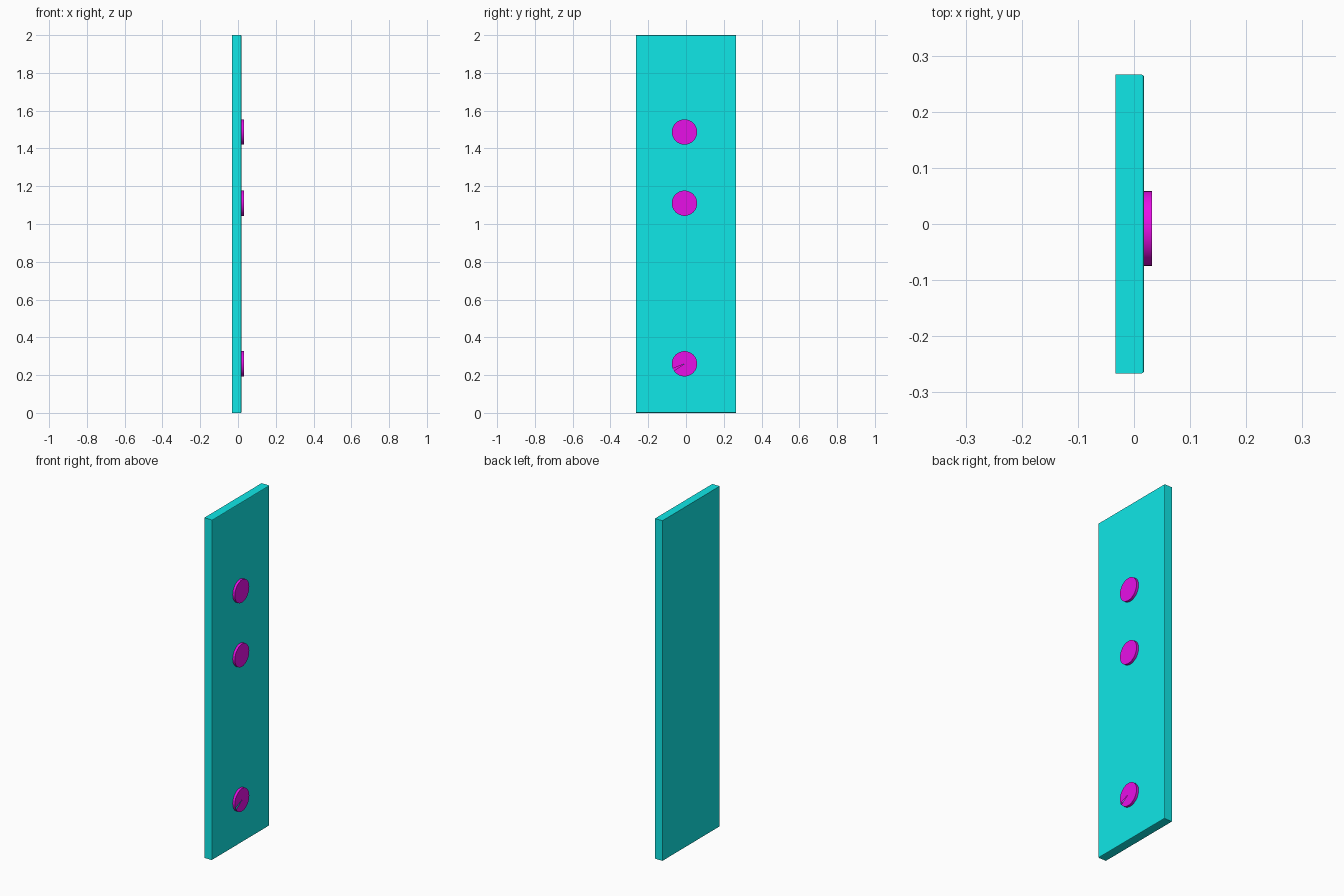
import bpy, bmesh, math
from mathutils import Matrix

old = bpy.data.objects.get("Cube")
if old:
    bpy.data.objects.remove(old, do_unlink=True)


def make_material(name, color):
    mat = bpy.data.materials.new(name)
    mat.use_nodes = True
    mat.diffuse_color = color
    mat.node_tree.nodes["Principled BSDF"].inputs["Base Color"].default_value = color
    return mat


def add_object(name, bm, mat):
    mesh = bpy.data.meshes.new(name)
    bm.to_mesh(mesh)
    bm.free()
    mesh.materials.append(mat)
    obj = bpy.data.objects.new(name, mesh)
    bpy.context.collection.objects.link(obj)
    return obj


cyan = make_material("cyan", (0.005, 0.8, 0.8, 1))
magenta = make_material("magenta", (0.8, 0.005, 0.8, 1))

BACK, FACE, TIP = -0.033, 0.018, 0.032

# Tall panel with a small bevel around its button side
bm = bmesh.new()
bmesh.ops.create_cube(bm, size=1)
bmesh.ops.scale(bm, vec=(FACE - BACK, 0.532, 2), verts=bm.verts)
bmesh.ops.translate(bm, vec=((FACE + BACK) / 2, 0, 1), verts=bm.verts)
rim = [e for e in bm.edges if all(v.co.x > 0 for v in e.verts)]
bmesh.ops.bevel(bm, geom=rim, offset=0.004, segments=2, profile=0.5, affect='EDGES')
add_object("panel", bm, cyan)


# Round buttons; a notched one lacks one wedge of its cap
def button(name, z, notched=False):
    bm = bmesh.new()
    bmesh.ops.create_cone(bm, cap_ends=True, cap_tris=True, segments=32,
                          radius1=0.067, radius2=0.067, depth=TIP - FACE)
    bmesh.ops.rotate(bm, matrix=Matrix.Rotation(math.pi / 2, 3, 'Y'), verts=bm.verts)
    bmesh.ops.translate(bm, vec=((FACE + TIP) / 2, -0.008, z), verts=bm.verts)
    bm.normal_update()
    if notched:
        def off_angle(f):
            c = f.calc_center_median()
            return abs(math.atan2(c.z - z, c.y + 0.008) + math.radians(152))
        caps = [f for f in bm.faces if f.normal.x > 0.9]
        bmesh.ops.delete(bm, geom=[min(caps, key=off_angle)], context='FACES_ONLY')
    for f in bm.faces:
        f.smooth = abs(f.normal.x) < 0.5
    for e in bm.edges:
        kinds = {f.smooth for f in e.link_faces}
        e.smooth = len(kinds) == 1
    add_object(name, bm, magenta)


button("top_button", 1.487)
button("middle_button", 1.11)
button("bottom_button", 0.26, notched=True)
